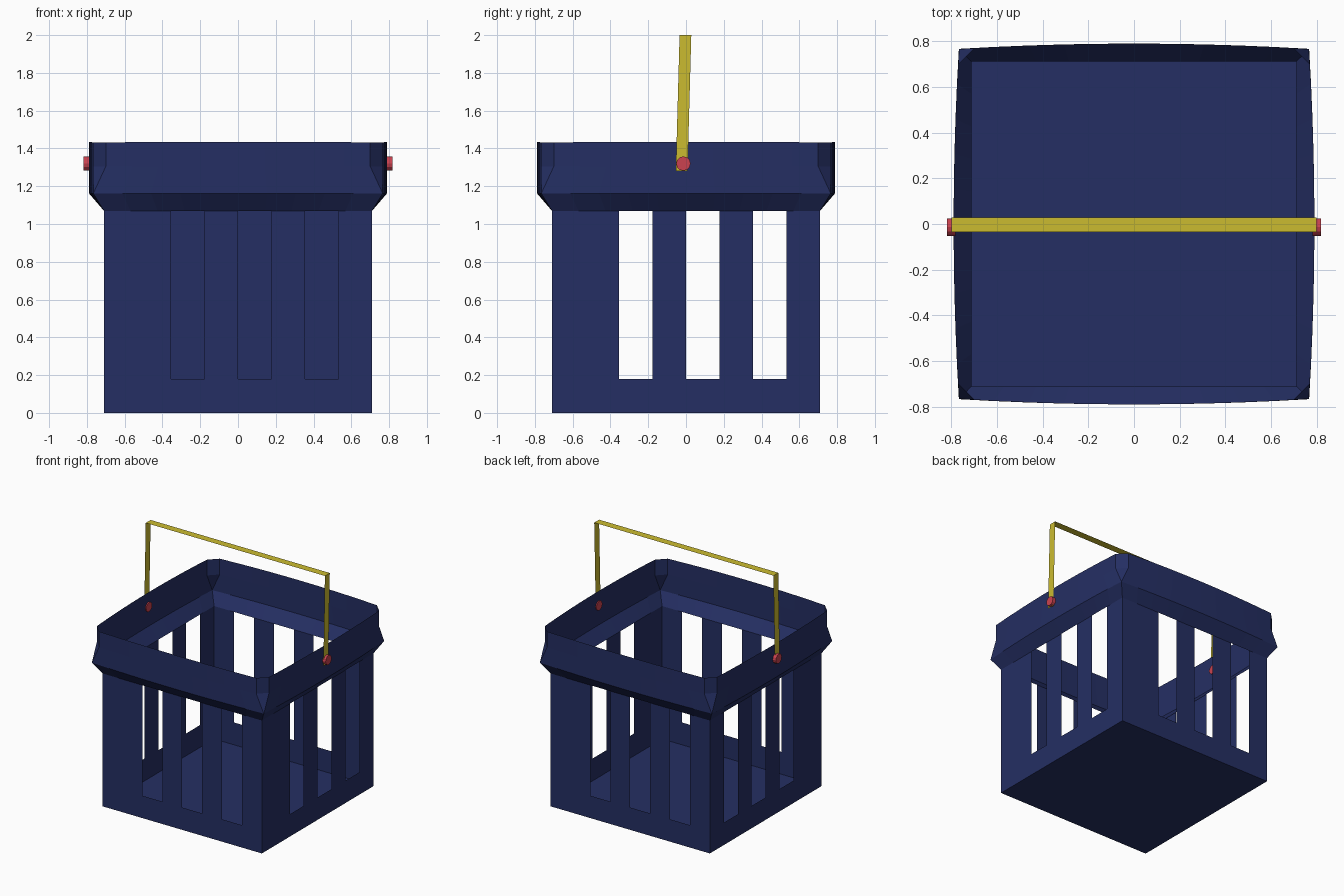
import bpy, bmesh, math
from mathutils import Matrix

if "Cube" in bpy.data.objects:
    bpy.data.objects.remove(bpy.data.objects["Cube"])


def material(name, color):
    m = bpy.data.materials.new(name)
    m.diffuse_color = (*color, 1)
    m.use_nodes = True
    m.node_tree.nodes["Principled BSDF"].inputs["Base Color"].default_value = m.diffuse_color
    return m


BLUE = material("navy_plastic", (0.018, 0.028, 0.125))
YELLOW = material("yellow_plastic", (0.60, 0.50, 0.03))
RED = material("red_plastic", (0.60, 0.055, 0.08))


def finish(bm, name, mat):
    bmesh.ops.remove_doubles(bm, verts=bm.verts, dist=0.0005)
    me = bpy.data.meshes.new(name)
    bm.to_mesh(me)
    bm.free()
    me.materials.append(mat)
    ob = bpy.data.objects.new(name, me)
    bpy.context.collection.objects.link(ob)
    return ob


def face(bm, pts, flip=False):
    f = bm.faces.new([bm.verts.new(p) for p in pts])
    if flip:
        f.normal_flip()


# Side placement (along the wall, outward, up) and whether winding flips;
# front and back are rotated copies, right and left are mirrored
SIDES = [
    (lambda u, o, z: (u, -o, z), False),
    (lambda u, o, z: (o, u, z), False),
    (lambda u, o, z: (-u, o, z), False),
    (lambda u, o, z: (-o, u, z), True),
]
H, Z_SLOT, Z_WALL = 0.71, 0.18, 1.07

# Slotted thin-walled body with floor
bm = bmesh.new()
step = 2 * H / 8
for place, flip in SIDES:
    for i in range(8):
        a, b = -H + i * step, -H + (i + 1) * step
        rows = [(0, Z_SLOT)] if i in (2, 4, 6) else [(0, Z_SLOT), (Z_SLOT, Z_WALL)]
        for z0, z1 in rows:
            face(bm, [place(u, H, z) for u, z in ((a, z0), (b, z0), (b, z1), (a, z1))], flip)
face(bm, [(-H, -H, 0), (-H, H, 0), (H, H, 0), (H, -H, 0)])
finish(bm, "basket_body", BLUE)

# Flared rim: rows of (half length, outward offset, bulge, height)
ROWS = [(H, H, 0, Z_WALL), (0.766, 0.766, 0.023, 1.162),
        (0.70, 0.767, 0.022, 1.305), (0.70, 0.767, 0.022, 1.432)]
SEG = 10


def rim_point(row, t):
    half, out, bulge, z = ROWS[row]
    lift = 0.003 * (1 - t * t) if row == 3 else 0
    return half * t, out + bulge * (1 - t * t), z + lift


bm = bmesh.new()
for place, flip in SIDES:
    for r in range(3):
        for i in range(SEG):
            t0, t1 = -1 + 2 * i / SEG, -1 + 2 * (i + 1) / SEG
            face(bm, [place(*rim_point(q, t)) for q, t in
                      ((r, t0), (r, t1), (r + 1, t1), (r + 1, t0))], flip)

# Corner chamfers tapering to a point at the flare
e, a = 0.767, 0.70
for sx in (-1, 1):
    for sy in (-1, 1):
        flip = sx * sy > 0
        p = [(sx * a, sy * e, 1.305), (sx * e, sy * a, 1.305),
             (sx * e, sy * a, 1.432), (sx * a, sy * e, 1.432)]
        face(bm, p, flip)
        face(bm, [(sx * 0.766, sy * 0.766, 1.162), p[1], p[0]], flip)
finish(bm, "basket_rim", BLUE)

# Flat ribbon handle: two slightly leaning straps and a top bar
bm = bmesh.new()
path = [(-0.798, -0.023, 1.28), (-0.798, -0.003, 2.0),
        (0.798, -0.003, 2.0), (0.798, -0.023, 1.28)]
w = 0.031
for (x0, y0, z0), (x1, y1, z1) in zip(path, path[1:]):
    face(bm, [(x0, y0 - w, z0), (x1, y1 - w, z1), (x1, y1 + w, z1), (x0, y0 + w, z0)])
finish(bm, "handle", YELLOW)

# Pivot pins on both sides
for side, name in ((-1, "left_pin"), (1, "right_pin")):
    bm = bmesh.new()
    bmesh.ops.create_cone(bm, cap_ends=True, segments=12, radius1=0.038, radius2=0.038,
                          depth=0.036,
                          matrix=Matrix.Translation((side * 0.799, -0.014, 1.32))
                          @ Matrix.Rotation(math.pi / 2, 4, 'Y'))
    finish(bm, name, RED)
